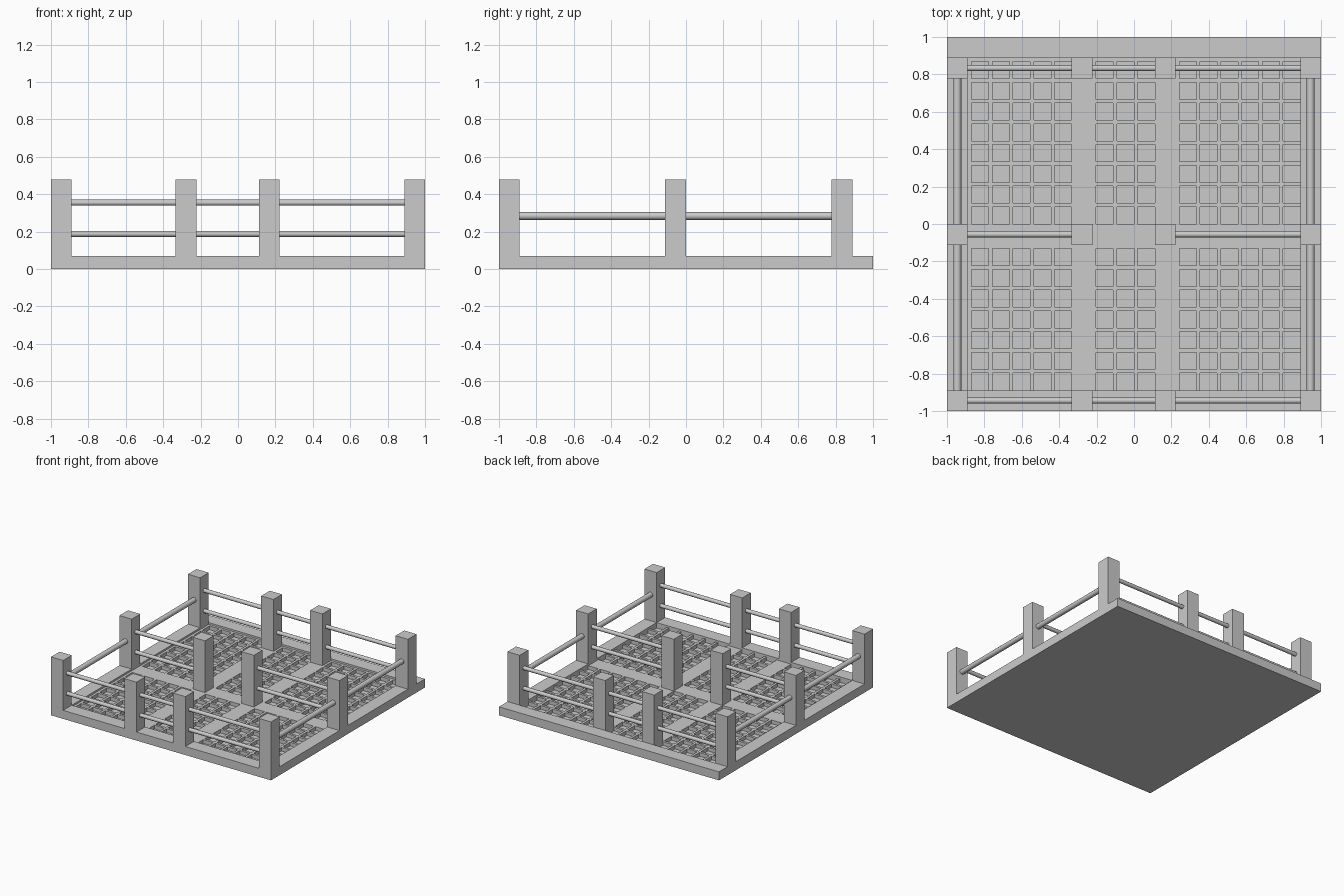
import bpy, bmesh, math
from mathutils import Matrix

if "Cube" in bpy.data.objects:
    bpy.data.objects.remove(bpy.data.objects["Cube"])

U = 1 / 9            # layout module: the deck is 18 x 18 modules
BAR = 0.02           # lattice bar width
FRAME_Z, DECK_Z, PIT_Z, POST_Z = 0.07, 0.055, 0.025, 0.48


def finish(name, bm):
    me = bpy.data.meshes.new(name)
    bm.to_mesh(me)
    bm.free()
    ob = bpy.data.objects.new(name, me)
    bpy.context.collection.objects.link(ob)
    return ob


def add_box(bm, x0, x1, y0, y1, z0, z1):
    m = Matrix.Translation(((x0 + x1) / 2, (y0 + y1) / 2, (z0 + z1) / 2))
    bmesh.ops.create_cube(bm, size=1, matrix=m @ Matrix.Diagonal((x1 - x0, y1 - y0, z1 - z0, 1)))


def box(name, *dims):
    bm = bmesh.new()
    add_box(bm, *dims)
    return finish(name, bm)


def rail(name, axis, start, end, across, z, r):
    bm = bmesh.new()
    mid = (start + end) / 2
    if axis == 'X':
        m = Matrix.Translation((mid, across, z)) @ Matrix.Rotation(math.pi / 2, 4, 'Y')
    else:
        m = Matrix.Translation((across, mid, z)) @ Matrix.Rotation(math.pi / 2, 4, 'X')
    bmesh.ops.create_cone(bm, cap_ends=True, segments=12, radius1=r, radius2=r,
                          depth=end - start, matrix=m)
    for f in bm.faces:
        f.smooth = len(f.verts) == 4
    return finish(name, bm)


# outer frame
box("front_beam", -1, 1, -1, -8 * U, 0, FRAME_Z)
box("back_beam", -1, 1, 8 * U, 1, 0, FRAME_Z)
for side, x in (("left", -1), ("right", 8 * U)):
    box(side + "_beam", x, x + U, -8 * U, 8 * U, 0, FRAME_Z)

# deck: a single grid surface with square pits pressed into it
col_cells = [*range(-8, -3), *range(-2, 1), *range(2, 8)]
row_cells = [*range(-8, -1), *range(0, 8)]
xs = sorted({-8 * U, 8 * U, *[c * U + BAR for c in col_cells], *[(c + 1) * U for c in col_cells]})
ys = sorted({-8 * U, 8 * U, *[r * U for r in row_cells], *[(r + 1) * U - BAR for r in row_cells]})
pit_x = {round(c * U + BAR, 4) for c in col_cells}
pit_y = {round(r * U, 4) for r in row_cells}
bm = bmesh.new()
grid = [[bm.verts.new((x, y, DECK_Z)) for y in ys] for x in xs]
pits = []
for i in range(len(xs) - 1):
    for j in range(len(ys) - 1):
        f = bm.faces.new((grid[i][j], grid[i + 1][j], grid[i + 1][j + 1], grid[i][j + 1]))
        if round(xs[i], 4) in pit_x and round(ys[j], 4) in pit_y:
            pits.append(f)
bmesh.ops.inset_individual(bm, faces=pits, thickness=0.0005)
bmesh.ops.translate(bm, vec=(0, 0, PIT_Z - DECK_Z), verts=list({v for f in pits for v in f.verts}))
finish("lattice_deck", bm)

# underside panel
bm = bmesh.new()
add_box(bm, -8 * U, 8 * U, -8 * U, 8 * U, 0, 0.01)
finish("underside_panel", bm)

# posts
post_x, post_y = (-9, -3, 1, 8), (-9, -1, 7)
for i in post_x:
    for j in post_y:
        box("post", i * U, (i + 1) * U, j * U, (j + 1) * U, 0.01, POST_Z)

# double rails across the width, with an opening in the middle row
for j in post_y:
    for a, b in zip(post_x, post_x[1:]):
        if j == -1 and a == -3:
            continue
        for z in (0.188, 0.355):
            rail("cross_rail", 'X', (a + 1) * U, b * U, (j + 0.5) * U, z, 0.016)

# single rails along both sides
for x in (-8.5 * U, 8.5 * U):
    for a, b in zip(post_y, post_y[1:]):
        rail("side_rail", 'Y', (a + 1) * U, b * U, x, 0.284, 0.021)
